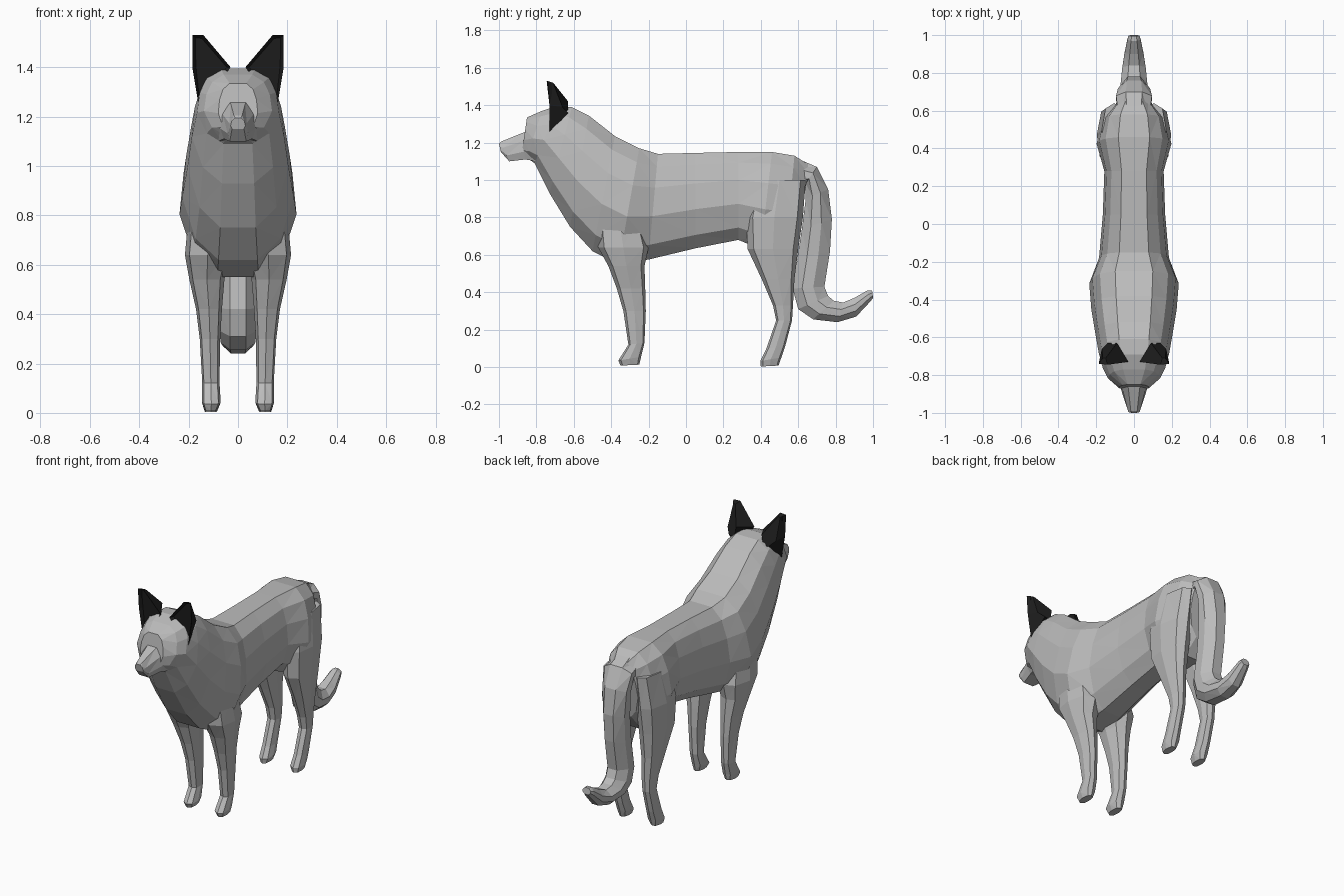
import bpy
import bmesh
from mathutils import Vector


def material(name, rgb):
    m = bpy.data.materials.new(name)
    m.diffuse_color = (*rgb, 1)
    return m


FUR = material("grey_fur", (0.5, 0.5, 0.5))
DARK = material("black_ear", (0.012, 0.012, 0.012))


def finish(name, bm, mat):
    bmesh.ops.recalc_face_normals(bm, faces=bm.faces)
    me = bpy.data.meshes.new(name)
    bm.to_mesh(me)
    bm.free()
    me.materials.append(mat)
    ob = bpy.data.objects.new(name, me)
    bpy.context.collection.objects.link(ob)
    return ob


def loft(name, rings, mat):
    """Skin a list of equal-length point loops and cap both ends."""
    bm = bmesh.new()
    loops = [[bm.verts.new(p) for p in r] for r in rings]
    n = len(loops[0])
    for a, b in zip(loops, loops[1:]):
        for i in range(n):
            j = (i + 1) % n
            bm.faces.new((a[i], a[j], b[j], b[i]))
    bm.faces.new(loops[0])
    bm.faces.new(loops[-1])
    bmesh.ops.triangulate(bm, faces=bm.faces, quad_method='SHORT_EDGE')
    return finish(name, bm, mat)


def slices(sections, half):
    """Symmetric loops spanning a top point and a bottom point (y, z), half width w."""
    profile = half + [(-x, t) for x, t in reversed(half)]
    return [[(x * w, yb + (yt - yb) * t, zb + (zt - zb) * t) for x, t in profile]
            for yt, zt, yb, zb, w in sections]


def leg_rings(sections, side):
    """Eight-sided loops from z, front y, back y, inner x, outer x and forward tilt."""
    octagon = [(.5, 0), (.9, .12), (1, .5), (.85, .9), (.5, 1), (.12, .88), (0, .5), (.12, .12)]
    return [[(side * (xi + (xo - xi) * u), yf + (yb - yf) * v, z + tilt * v)
             for u, v in octagon] for z, yf, yb, xi, xo, tilt in sections]


# Torso, neck and skull
BODY_HALF = [(.35, 0), (.76, .14), (1, .41), (.93, .68), (.76, .88), (.42, 1)]
loft("body", slices([
    (.66, 1.08, .60, .72, .10), (.58, 1.13, .53, .62, .17), (.46, 1.15, .40, .63, .198),
    (.28, 1.15, .28, .68, .157), (.05, 1.145, .05, .635, .165), (-.15, 1.14, -.20, .575, .185),
    (-.25, 1.17, -.36, .55, .237), (-.38, 1.235, -.50, .62, .226), (-.52, 1.345, -.62, .75, .205),
    (-.61, 1.39, -.73, .93, .187), (-.69, 1.395, -.81, 1.09, .166), (-.77, 1.37, -.85, 1.12, .138),
    (-.85, 1.335, -.88, 1.13, .08)], BODY_HALF), FUR)

# Muzzle tapering to the nose
loft("muzzle", slices([
    (-.80, 1.28, -.80, 1.10, .10), (-.88, 1.25, -.86, 1.11, .072),
    (-.99, 1.205, -.945, 1.10, .042), (-1.0, 1.195, -.99, 1.15, .03)],
    [(.8, 0), (1, .3), (.85, .7), (.4, 1)]), FUR)

# Tail hanging down and curling back at the tip
loft("tail", slices([
    (.56, 1.13, .58, .95, .08), (.70, 1.07, .64, .98, .095), (.76, .95, .64, .90, .085),
    (.78, .79, .62, .74, .075), (.77, .62, .595, .58, .07), (.74, .43, .57, .42, .072),
    (.76, .38, .60, .31, .072), (.79, .355, .68, .255, .07), (.84, .345, .81, .24, .062),
    (.90, .37, .91, .27, .05), (.97, .41, .985, .35, .035), (.995, .41, 1.0, .37, .028)],
    [(.45, 0), (1, .3), (1, .65), (.45, 1)]), FUR)

# Legs: z, front y, back y, inner x, outer x, tilt
FRONT = [(.008, -.35, -.25, .085, .135, .005), (.035, -.362, -.24, .07, .146, .02),
         (.12, -.308, -.222, .075, .145, .01), (.30, -.335, -.215, .072, .155, 0),
         (.42, -.37, -.218, .065, .17, 0), (.54, -.415, -.222, .055, .197, 0),
         (.64, -.47, -.20, .03, .215, 0), (.80, -.48, -.24, .03, .20, 0)]
HIND = [(.003, .40, .495, .085, .135, .005), (.032, .397, .51, .07, .146, .02),
        (.10, .43, .53, .075, .145, .01), (.25, .482, .567, .075, .145, 0),
        (.33, .465, .572, .07, .15, 0), (.47, .405, .58, .065, .168, 0),
        (.63, .33, .60, .05, .188, 0), (.80, .32, .625, .04, .197, 0),
        (1.0, .36, .64, .04, .17, 0)]
for side, word in ((1, "left"), (-1, "right")):
    loft("front_leg_" + word, leg_rings(FRONT, side), FUR)
    loft("hind_leg_" + word, leg_rings(HIND, side), FUR)

    # Ear: pointed hull with a hollowed front
    bm = bmesh.new()
    front = [(.185, -.74, 1.53), (.14, -.745, 1.53), (.03, -.73, 1.40),
             (.09, -.73, 1.32), (.16, -.73, 1.25), (.185, -.73, 1.40)]
    back = [(.165, -.71, 1.52), (.15, -.71, 1.52), (.09, -.63, 1.42),
            (.10, -.63, 1.35), (.14, -.63, 1.36), (.17, -.66, 1.39)]
    rows = [[bm.verts.new((side * x, y, z)) for x, y, z in row] for row in (front, back)]
    for i in range(6):
        j = (i + 1) % 6
        bm.faces.new((rows[0][i], rows[0][j], rows[1][j], rows[1][i]))
    bm.faces.new(rows[1])
    opening = bm.faces.new(rows[0])
    bmesh.ops.recalc_face_normals(bm, faces=bm.faces)
    bmesh.ops.inset_region(bm, faces=[opening], thickness=.015)
    bmesh.ops.translate(bm, verts=opening.verts, vec=Vector((0, .02, 0)))
    finish("ear_" + word, bm, DARK)
